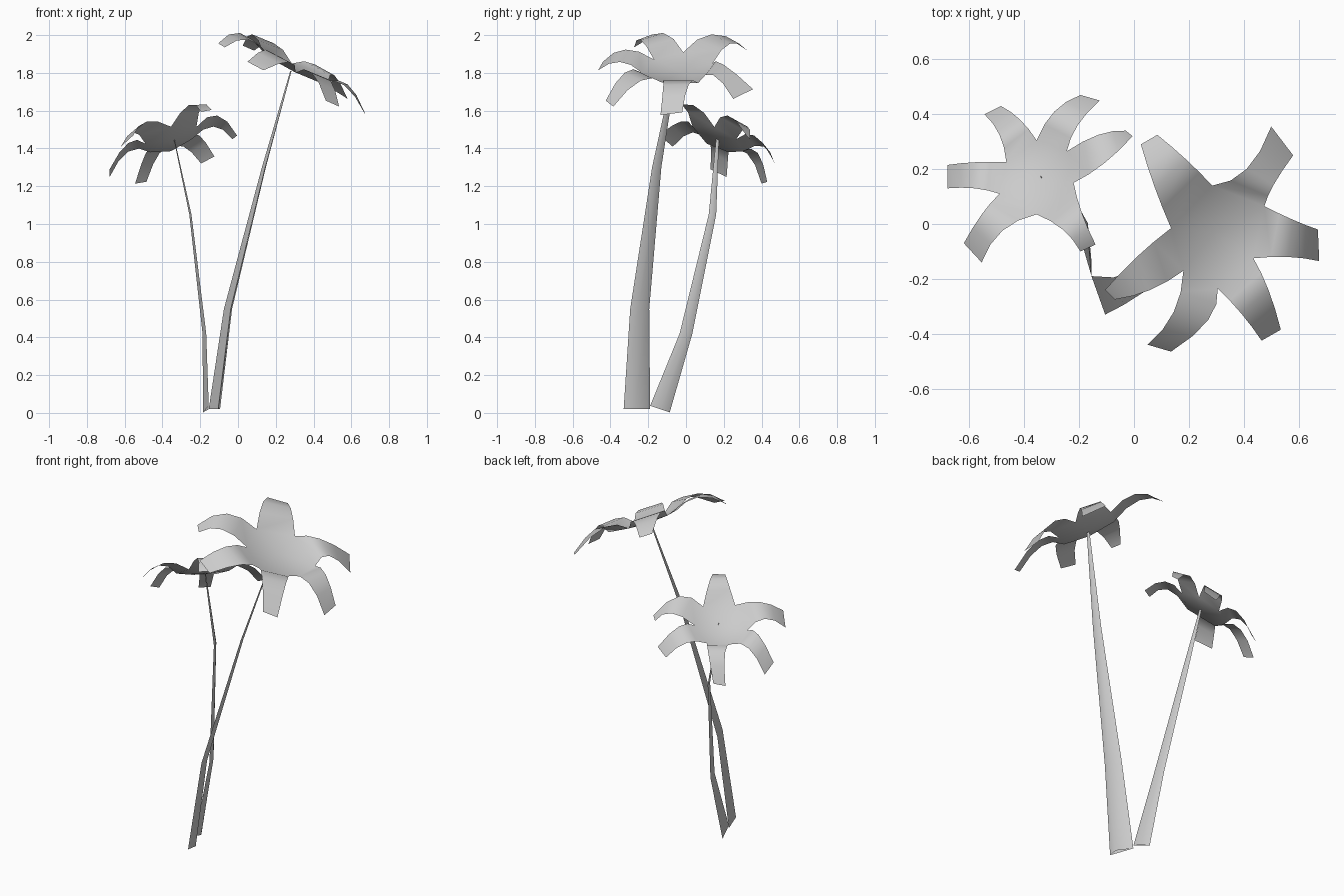
import bpy, bmesh, math
from mathutils import Vector

cube = bpy.data.objects.get("Cube")
if cube:
    bpy.data.objects.remove(cube, do_unlink=True)

# Single flat colour
grey = bpy.data.materials.new("light_grey")
grey.use_nodes = True
grey.diffuse_color = (0.6, 0.6, 0.6, 1)
grey.node_tree.nodes["Principled BSDF"].inputs["Base Color"].default_value = (0.6, 0.6, 0.6, 1)


def finish(bm, name, angle):
    """Turn a bmesh into a smooth shaded object."""
    mesh = bpy.data.meshes.new(name)
    bm.to_mesh(mesh)
    bm.free()
    mesh.materials.append(grey)
    obj = bpy.data.objects.new(name, mesh)
    bpy.context.collection.objects.link(obj)
    bpy.ops.object.select_all(action="DESELECT")
    bpy.context.view_layer.objects.active = obj
    obj.select_set(True)
    bpy.ops.object.shade_smooth_by_angle(angle=math.radians(angle))
    return obj


def trunk(name, section, rings, base_tilt):
    """Sweep a three-sided section along tapering rings (x, y, z, scale)."""
    bm = bmesh.new()
    previous = None
    for x, y, z, scale in rings:
        tilt = 0 if previous else base_tilt
        ring = [bm.verts.new((x + dx * scale, y + dy * scale, z + dy * tilt))
                for dx, dy in section]
        if previous:
            for i in range(len(ring)):
                j = (i + 1) % len(ring)
                bm.faces.new((previous[i], previous[j], ring[j], ring[i]))
        previous = ring
    bmesh.ops.recalc_face_normals(bm, faces=bm.faces)
    return finish(bm, name, 60)


def crown(name, centre, level, slope, fronds):
    """Six drooping fronds around a centre, on a tilted plane.
    Each frond lists its notch, then mid and tip on one edge, tip and mid on the other."""
    bm = bmesh.new()
    hub = Vector(centre)
    steps = 4

    def place(p, lift):
        x, y = p[0] / 100, p[1] / 100
        z = level + slope[0] * (x - hub.x) + slope[1] * (y - hub.y) + lift
        return Vector((x, y, z))

    def arc(a, b, c, t):
        # quadratic through a, b, c at t = 0, half, 1
        return a * (1 - t) * (1 - 2 * t) + b * 4 * t * (1 - t) + c * t * (2 * t - 1)

    middle = bm.verts.new(hub)
    notches = [bm.verts.new(place(f[0], 0)) for f in fronds]
    for i, (notch, mid_a, tip_a, tip_b, mid_b) in enumerate(fronds):
        start, end = notches[i], notches[(i + 1) % len(fronds)]
        bm.faces.new((middle, end, start))
        previous = (start, end)
        for k in range(1, steps + 1):
            row = []
            for root, mid, tip in ((start, mid_a, tip_a), (end, mid_b, tip_b)):
                point = arc(root.co, place(mid, 0.05), place(tip, -0.05), k / steps)
                row.append(bm.verts.new(point))
            bm.faces.new((previous[0], previous[1], row[1], row[0]))
            previous = row
    bmesh.ops.recalc_face_normals(bm, faces=bm.faces)
    if sum(f.normal.z for f in bm.faces) < 0:
        bmesh.ops.reverse_faces(bm, faces=bm.faces)
    return finish(bm, name, 80)


# Tall palm
trunk("tall_trunk",
      [(0.02, -0.07), (0.03, -0.01), (-0.03, 0.07)],
      [(-0.125, -0.26, 0.02, 1), (-0.053, -0.245, 0.55, 0.72),
       (0.137, -0.155, 1.3, 0.35), (0.28, -0.06, 1.81, 0.12)], 0)
crown("tall_crown", (0.29, -0.03, 1.81), 1.83, (-0.5, 0.1), [
    [(13.5, -1.5), (7.5, 13.5), (2.5, 29), (8.5, 32.5), (19, 23.5)],
    [(28.5, 14), (41, 20), (50, 35.5), (58, 25), (51, 14.5)],
    [(47.5, 6.5), (58, 1.5), (67, -2), (67.5, -13.5), (56, -12)],
    [(43.5, -12.5), (49, -24), (53.5, -38.5), (46.5, -42.5), (39, -32.5)],
    [(30.5, -23.5), (27, -35), (13.5, -46.5), (5, -44), (14.5, -32)],
    [(18, -17), (6, -24), (-7, -27.5), (-10.5, -24), (1, -12)],
])

# Short palm
trunk("short_trunk",
      [(0.015, -0.052), (0.015, 0.005), (-0.015, 0.052)],
      [(-0.17, -0.138, 0.02, 1), (-0.178, 0, 0.42, 0.65),
       (-0.252, 0.14, 1.05, 0.38), (-0.338, 0.167, 1.45, 0.15)], -0.33)
crown("short_crown", (-0.355, 0.16, 1.44), 1.455, (0.4, -0.48), [
    [(-49, 11), (-58, 13), (-68, 13), (-68, 21.5), (-58, 22.5)],
    [(-46.5, 22.5), (-49, 32.5), (-54.5, 40), (-48.5, 43), (-41.5, 38)],
    [(-35.5, 30.5), (-29, 41), (-19.5, 47), (-12.5, 45), (-20.5, 36)],
    [(-24.5, 26.5), (-13, 32.5), (-3, 34), (-0.5, 32), (-11, 22)],
    [(-22, 15), (-19, 4), (-14, -7.5), (-19.5, -10), (-26, -2)],
    [(-35.5, 3.5), (-48, -2.5), (-55.5, -14), (-62, -7), (-55.5, 3.5)],
])
